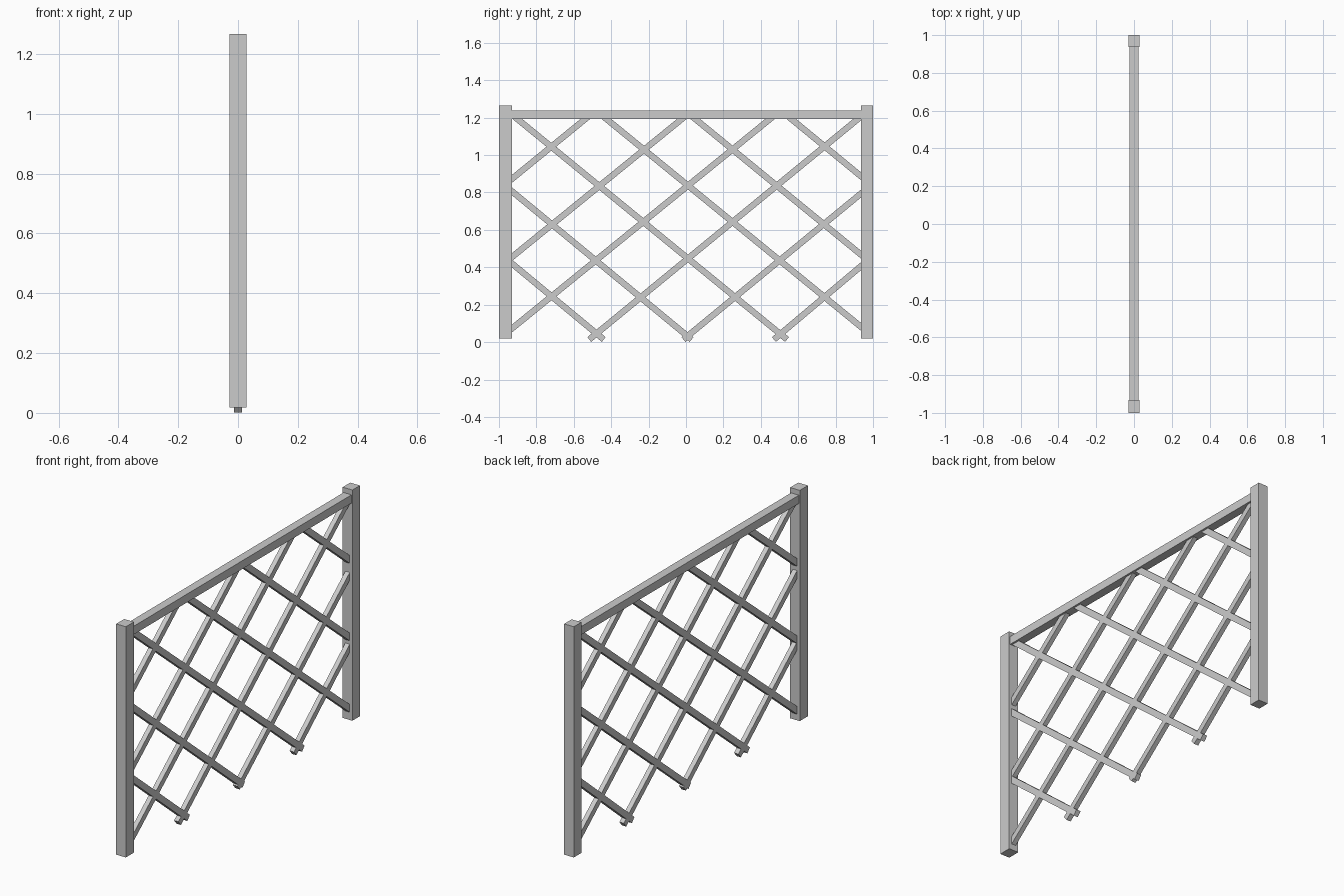
import bpy
import math


def box(name, loc, size, tilt=0.0):
    bpy.ops.mesh.primitive_cube_add(size=1, location=loc, rotation=(tilt, 0, 0))
    ob = bpy.context.object
    ob.name = name
    ob.scale = size
    return ob


def slat(name, a, b, width=0.033, depth=0.026):
    # square-ended bar between two (y, z) points
    dy, dz = b[0] - a[0], b[1] - a[1]
    box(name, (0, (a[0] + b[0]) / 2, (a[1] + b[1]) / 2),
        (depth, math.hypot(dy, dz), width), math.atan2(dz, dy))


# Posts and top rail
box("left_post", (0, -0.9655, 0.642), (0.058, 0.069, 1.248))
box("right_post", (0, 0.968, 0.642), (0.058, 0.064, 1.248))
box("top_rail", (0, 0, 1.216), (0.047, 1.88, 0.045))

# Lattice slats climbing towards +y
rising = [
    ((-0.945, 0.861), (-0.515, 1.212)),
    ((-0.945, 0.443), (0.005, 1.215)),
    ((-0.945, 0.061), (0.475, 1.214)),
    ((-0.517, 0.014), (0.945, 1.214)),
    ((-0.014, 0.014), (0.95, 0.806)),
    ((0.470, 0.014), (0.95, 0.418)),
]
# Lattice slats falling towards +y
falling = [
    ((-0.945, 0.432), (-0.440, 0.014)),
    ((-0.945, 0.818), (0.030, 0.014)),
    ((-0.925, 1.212), (0.540, 0.014)),
    ((-0.450, 1.213), (0.95, 0.070)),
    ((0.025, 1.213), (0.95, 0.456)),
    ((0.540, 1.212), (0.95, 0.875)),
]
for i, (a, b) in enumerate(rising):
    slat(f"rising_slat_{i + 1}", a, b)
for i, (a, b) in enumerate(falling):
    slat(f"falling_slat_{i + 1}", a, b)
